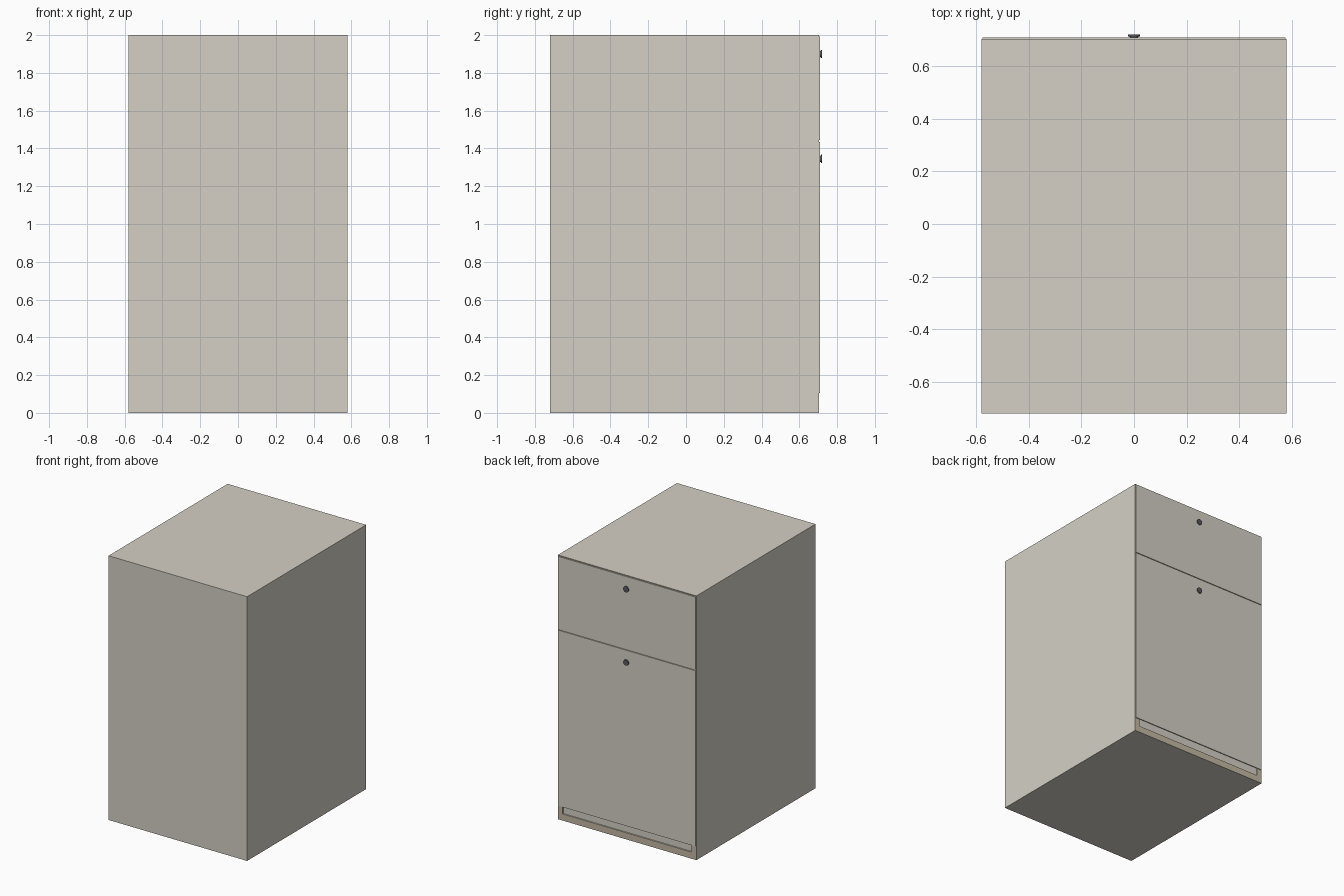
import bpy, bmesh, math
from mathutils import Matrix

if "Cube" in bpy.data.objects:
    bpy.data.objects.remove(bpy.data.objects["Cube"])


def material(name, rgb):
    m = bpy.data.materials.new(name)
    m.diffuse_color = (*rgb, 1)
    m.use_nodes = True
    m.node_tree.nodes["Principled BSDF"].inputs["Base Color"].default_value = m.diffuse_color
    return m


PAINT = material("warm_grey_paint", (0.66, 0.63, 0.56))
EDGE = material("tan_edge", (0.55, 0.48, 0.36))
METAL = material("dark_metal", (0.1, 0.1, 0.11))


def finish(name, bm, mat):
    me = bpy.data.meshes.new(name)
    bm.to_mesh(me)
    bm.free()
    ob = bpy.data.objects.new(name, me)
    bpy.context.collection.objects.link(ob)
    me.materials.append(mat)
    return ob


def panel(name, x, y, z, edged=False):
    """Box from (min, max) ranges; edged gives its +y face the tan edging."""
    bm = bmesh.new()
    bmesh.ops.create_cube(bm, size=1)
    for v in bm.verts:
        v.co = [r[0] if c < 0 else r[1] for c, r in zip(v.co, (x, y, z))]
    bm.normal_update()
    if edged:
        for f in bm.faces:
            f.material_index = int(f.normal.y > 0.9)
    ob = finish(name, bm, PAINT)
    if edged:
        ob.data.materials.append(EDGE)
    return ob


W, T = 0.58, 0.04               # half width, board thickness
BACK, RIM, FACE = -0.72, 0.704, 0.71
IN = W - T

# Carcass boards
for side, s in (("left", -1), ("right", 1)):
    panel(side + "_side", sorted((s * W, s * IN)), (BACK, RIM), (0, 2), True)
panel("top_board", (-IN, IN), (BACK, RIM), (2 - T, 2), True)
panel("bottom_board", (-IN, IN), (BACK, RIM), (0, 0.05), True)
panel("rear_board", (-IN, IN), (BACK, BACK + T), (0.05, 2 - T))
panel("middle_rail", (-IN, IN), (0.6, RIM), (1.42, 1.46), True)
panel("kick_board", (-IN, IN), (0.66, 0.695), (0.05, 0.14))

# Drawer and door fronts laid over the carcass
panel("drawer_front", (-W + 0.004, W - 0.004), (RIM, FACE), (1.445, 1.993))
panel("door_front", (-W + 0.004, W - 0.004), (RIM, FACE), (0.105, 1.435))

# Round knobs, flaring outwards
for name, z in (("drawer_knob", 1.90), ("door_knob", 1.345)):
    bm = bmesh.new()
    to_face = Matrix.Rotation(-math.pi / 2, 4, 'X')
    for r1, r2, y0, y1 in ((0.014, 0.018, FACE - 0.004, 0.715),
                           (0.022, 0.022, 0.714, 0.72)):
        bmesh.ops.create_cone(
            bm, cap_ends=True, segments=24, radius1=r1, radius2=r2, depth=y1 - y0,
            matrix=Matrix.Translation((0, (y0 + y1) / 2, z)) @ to_face)
    knob = finish(name, bm, METAL)
    bpy.ops.object.select_all(action='DESELECT')
    knob.select_set(True)
    bpy.context.view_layer.objects.active = knob
    bpy.ops.object.shade_smooth_by_angle(angle=math.radians(35))
